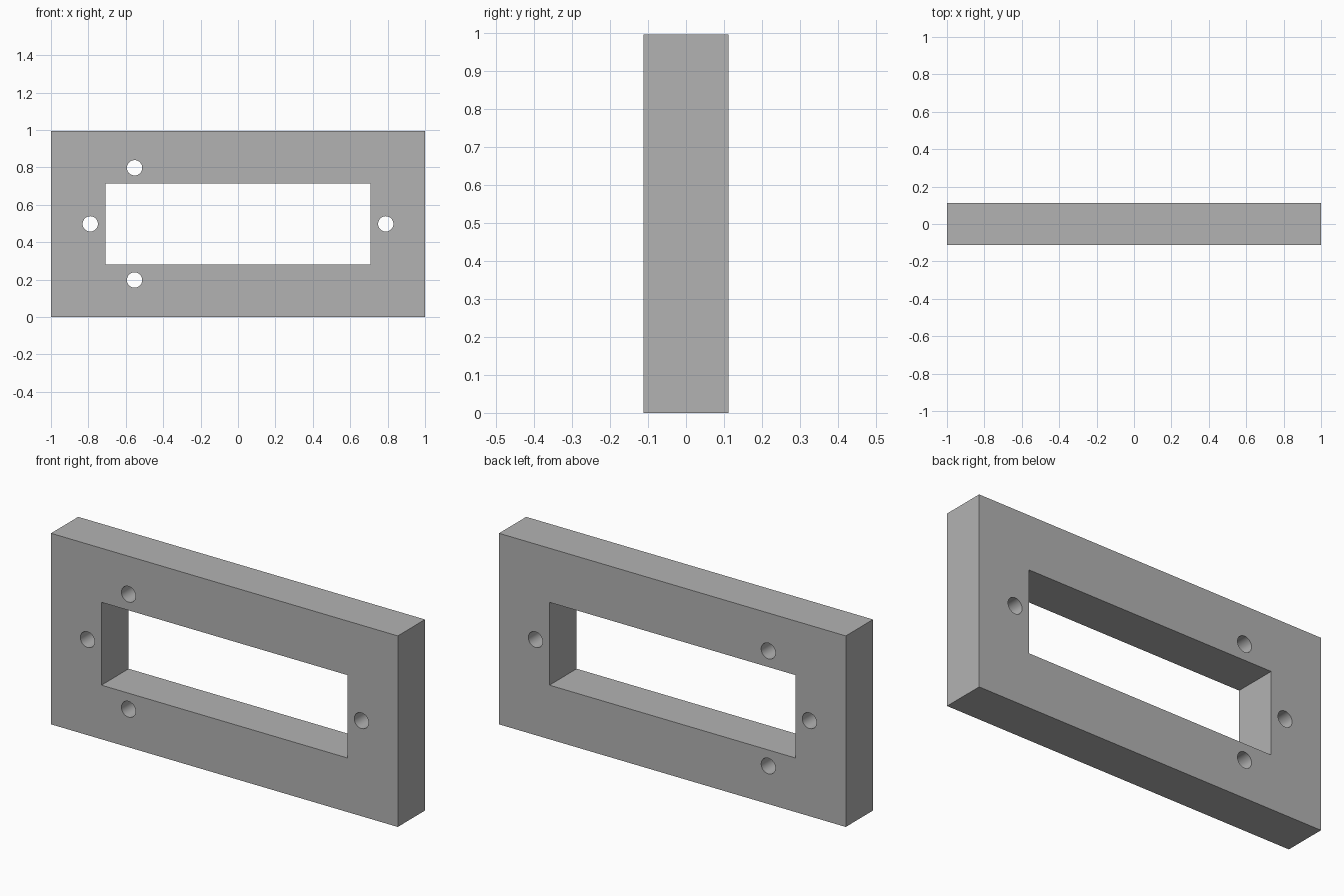
import bpy
import math

cube = bpy.data.objects.get("Cube")
if cube:
    bpy.data.objects.remove(cube, do_unlink=True)

WIDTH, DEPTH, HEIGHT = 2.0, 0.224, 0.996
MID = HEIGHT / 2

grey = bpy.data.materials.new("plain grey")
grey.use_nodes = True
grey.diffuse_color = (0.45, 0.45, 0.45, 1)
grey.node_tree.nodes["Principled BSDF"].inputs["Base Color"].default_value = grey.diffuse_color


def block(name, size):
    bpy.ops.mesh.primitive_cube_add(size=1, location=(0, 0, MID))
    obj = bpy.context.object
    obj.name = name
    obj.scale = size
    bpy.ops.object.transform_apply(location=True, rotation=True, scale=True)
    obj.data.materials.append(grey)
    return obj


def cut(target, cutter):
    cutter.hide_render = True
    mod = target.modifiers.new("cut", "BOOLEAN")
    mod.operation = "DIFFERENCE"
    mod.solver = "EXACT"
    mod.object = cutter
    bpy.context.view_layer.objects.active = target
    bpy.ops.object.modifier_apply(modifier=mod.name)
    bpy.data.objects.remove(cutter, do_unlink=True)


# Rectangular plate with a window through it
plate = block("mounting_plate", (WIDTH, DEPTH, HEIGHT))
cut(plate, block("window_cutter", (1.418, DEPTH * 2, 0.432)))

# Four round through holes: one at each end, a pair above and below the window
for x, dz in [(-0.79, 0), (0.79, 0), (-0.553, 0.3), (-0.553, -0.3)]:
    bpy.ops.mesh.primitive_cylinder_add(
        vertices=48, radius=0.041, depth=DEPTH * 2,
        location=(x, 0, MID + dz), rotation=(math.pi / 2, 0, 0))
    hole = bpy.context.object
    hole.name = "hole_cutter"
    hole.data.materials.append(grey)
    cut(plate, hole)

# Smooth hole walls, sharp plate edges
bpy.ops.object.select_all(action="DESELECT")
plate.select_set(True)
bpy.context.view_layer.objects.active = plate
bpy.ops.object.shade_smooth_by_angle(angle=math.radians(30))
